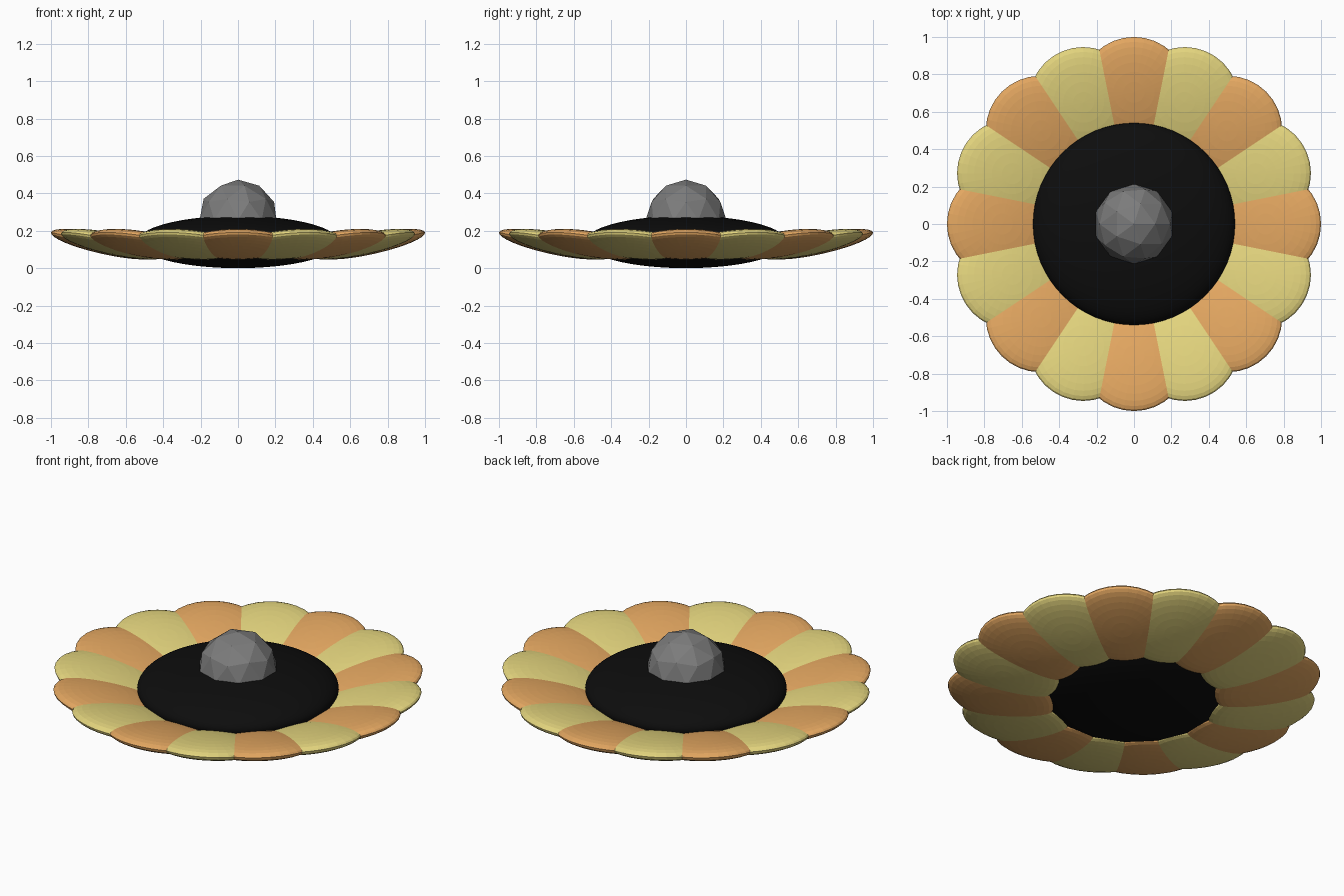
import bpy, math
from mathutils import Matrix

if "Cube" in bpy.data.objects:
    bpy.data.objects.remove(bpy.data.objects["Cube"])


def material(name, rgb):
    m = bpy.data.materials.new(name)
    m.diffuse_color = (*rgb, 1)
    m.use_nodes = True
    m.node_tree.nodes["Principled BSDF"].inputs["Base Color"].default_value = m.diffuse_color
    return m


orange = material("orange", (0.78, 0.39, 0.12))
yellow = material("yellow", (0.78, 0.67, 0.21))
black = material("black", (0.004, 0.004, 0.004))
grey = material("grey", (0.2, 0.2, 0.2))


def ellipsoid(name, mat, matrix, segments, rings):
    bpy.ops.mesh.primitive_uv_sphere_add(segments=segments, ring_count=rings, radius=1)
    ob = bpy.context.object
    ob.name = name
    ob.data.transform(matrix)
    ob.data.materials.append(mat)
    return ob


# Flattened dark centre
disc = ellipsoid("centre_disc", black,
                 Matrix.Translation((0, 0, 0.14)) @ Matrix.Diagonal((0.54, 0.54, 0.14, 1)), 64, 32)
bpy.ops.object.shade_smooth()

# Ring of 16 flattened petals, tilted up towards the tips
COUNT = 16
for i in range(COUNT):
    m = (Matrix.Rotation(2 * math.pi * i / COUNT, 4, 'Z')
         @ Matrix.Translation((0.715, 0, 0.128))
         @ Matrix.Rotation(math.radians(-12.5), 4, 'Y')
         @ Matrix.Diagonal((0.292, 0.288, 0.053, 1)))
    ellipsoid(f"petal_{i + 1}", yellow if i % 2 else orange, m, 32, 16)

# Faceted knob in the middle
bpy.ops.mesh.primitive_ico_sphere_add(subdivisions=2, radius=0.216)
knob = bpy.context.object
knob.name = "centre_knob"
knob.data.transform(Matrix.Translation((0, 0, 0.257)))
knob.data.materials.append(grey)
